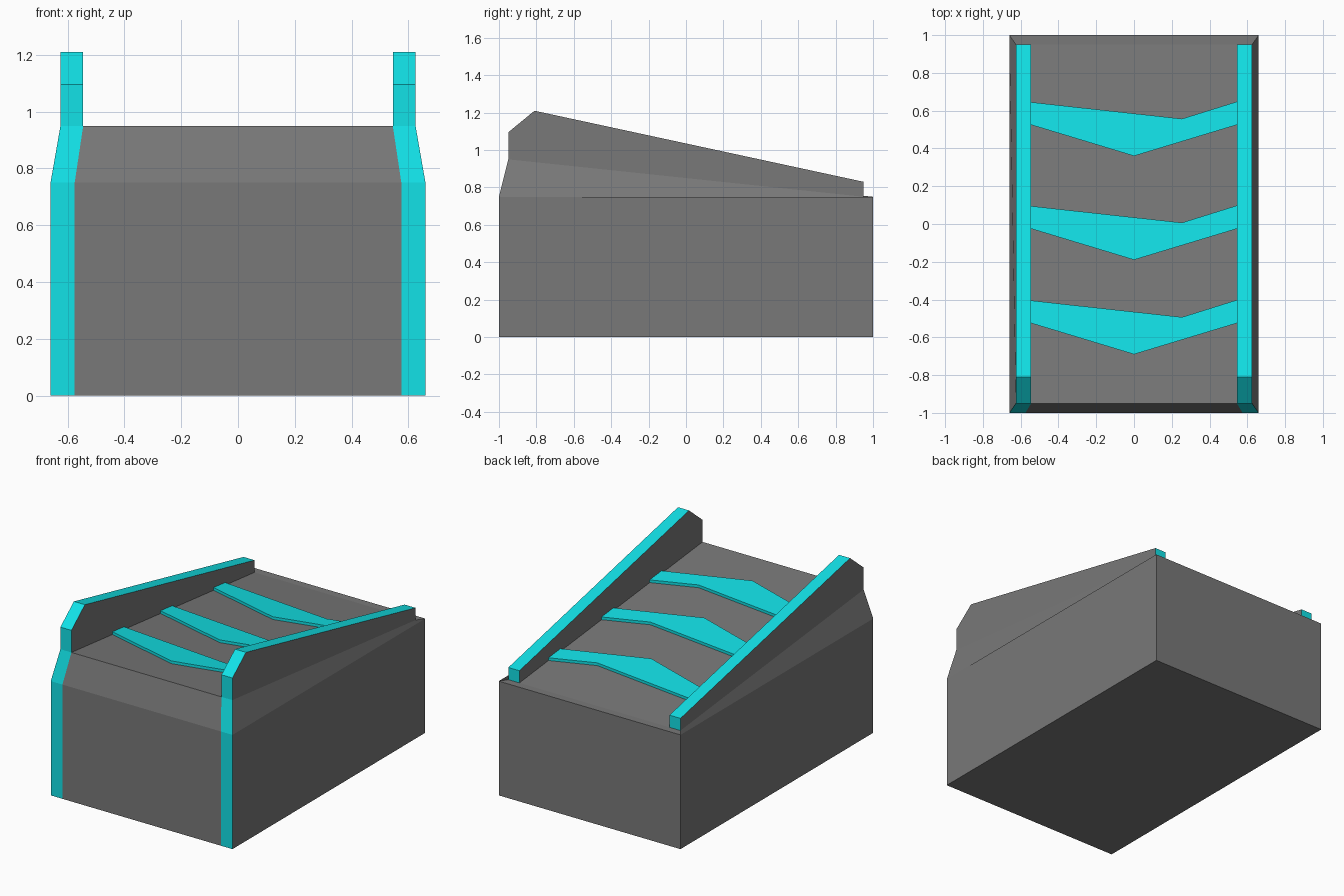
import bpy
import bmesh

old = bpy.data.objects.get("Cube")
if old:
    bpy.data.objects.remove(old)


def material(name, rgb):
    m = bpy.data.materials.new(name)
    m.use_nodes = True
    m.diffuse_color = (*rgb, 1)
    m.node_tree.nodes["Principled BSDF"].inputs["Base Color"].default_value = (*rgb, 1)
    return m


GREY = material("dark grey", (0.19, 0.19, 0.19))
CYAN = material("bright cyan", (0.006, 0.76, 0.80))


def finish(name, bm, is_cyan):
    """Turn a bmesh into an object, colouring its faces by a rule."""
    bm.normal_update()
    for f in bm.faces:
        f.material_index = int(is_cyan(f))
    mesh = bpy.data.meshes.new(name)
    bm.to_mesh(mesh)
    bm.free()
    mesh.materials.append(GREY)
    mesh.materials.append(CYAN)
    ob = bpy.data.objects.new(name, mesh)
    bpy.context.collection.objects.link(ob)
    return ob


def ramp(y):
    """Height of the sloping deck."""
    return 0.85 - y * 0.2 / 1.9


# Body: three rings (floor, shoulder, deck), with edge columns for the stripes
rings = [(0.66, 0.575, 1.0, lambda y: 0.0),
         (0.66, 0.575, 1.0, lambda y: 0.75),
         (0.625, 0.545, 0.95, ramp)]
bm = bmesh.new()
loops = []
for outer, inner, depth, height in rings:
    front = [(x, -depth) for x in (-outer, -inner, inner, outer)]
    back = [(x, depth) for x in (outer, inner, -inner, -outer)]
    loops.append([bm.verts.new((x, y, height(y))) for x, y in front + back])
for low, high in zip(loops, loops[1:]):
    for i in range(8):
        j = (i + 1) % 8
        bm.faces.new((low[i], low[j], high[j], high[i]))
bm.faces.new(loops[0][::-1])
for i in range(3):
    t = loops[-1]
    bm.faces.new((t[i], t[i + 1], t[6 - i], t[7 - i]))
finish("body", bm, lambda f: f.normal.y < -0.5 and abs(f.calc_center_median().x) > 0.5)

# Side rails: one profile across the depth, extruded sideways
profile = [(-0.95, 0.95), (0.95, 0.75), (0.95, 0.83), (-0.81, 1.21), (-0.95, 1.095)]
for side, name in ((1, "left_rail"), (-1, "right_rail")):
    bm = bmesh.new()
    base = bm.faces.new([bm.verts.new((side * 0.545, y, z)) for y, z in profile])
    new = bmesh.ops.extrude_face_region(bm, geom=[base])["geom"]
    bmesh.ops.translate(bm, vec=(side * 0.08, 0, 0),
                        verts=[v for v in new if isinstance(v, bmesh.types.BMVert)])
    bmesh.ops.recalc_face_normals(bm, faces=bm.faces)
    finish(name, bm, lambda f: abs(f.normal.x) < 0.5)

# Deck chevrons: thin plates lying on the slope, with an uneven rear edge
outline = [(-0.545, 0.165), (0, 0), (0.545, 0.165), (0.545, 0.288), (0.254, 0.197), (-0.545, 0.285)]
for name, start in (("front_chevron", -0.69), ("middle_chevron", -0.19), ("rear_chevron", 0.36)):
    bm = bmesh.new()
    plate = bm.faces.new([bm.verts.new((x, start + y, ramp(start + y))) for x, y in outline])
    new = bmesh.ops.extrude_face_region(bm, geom=[plate])["geom"]
    bmesh.ops.translate(bm, vec=(0, 0, 0.018),
                        verts=[v for v in new if isinstance(v, bmesh.types.BMVert)])
    bmesh.ops.recalc_face_normals(bm, faces=bm.faces)
    finish(name, bm, lambda f: True)
